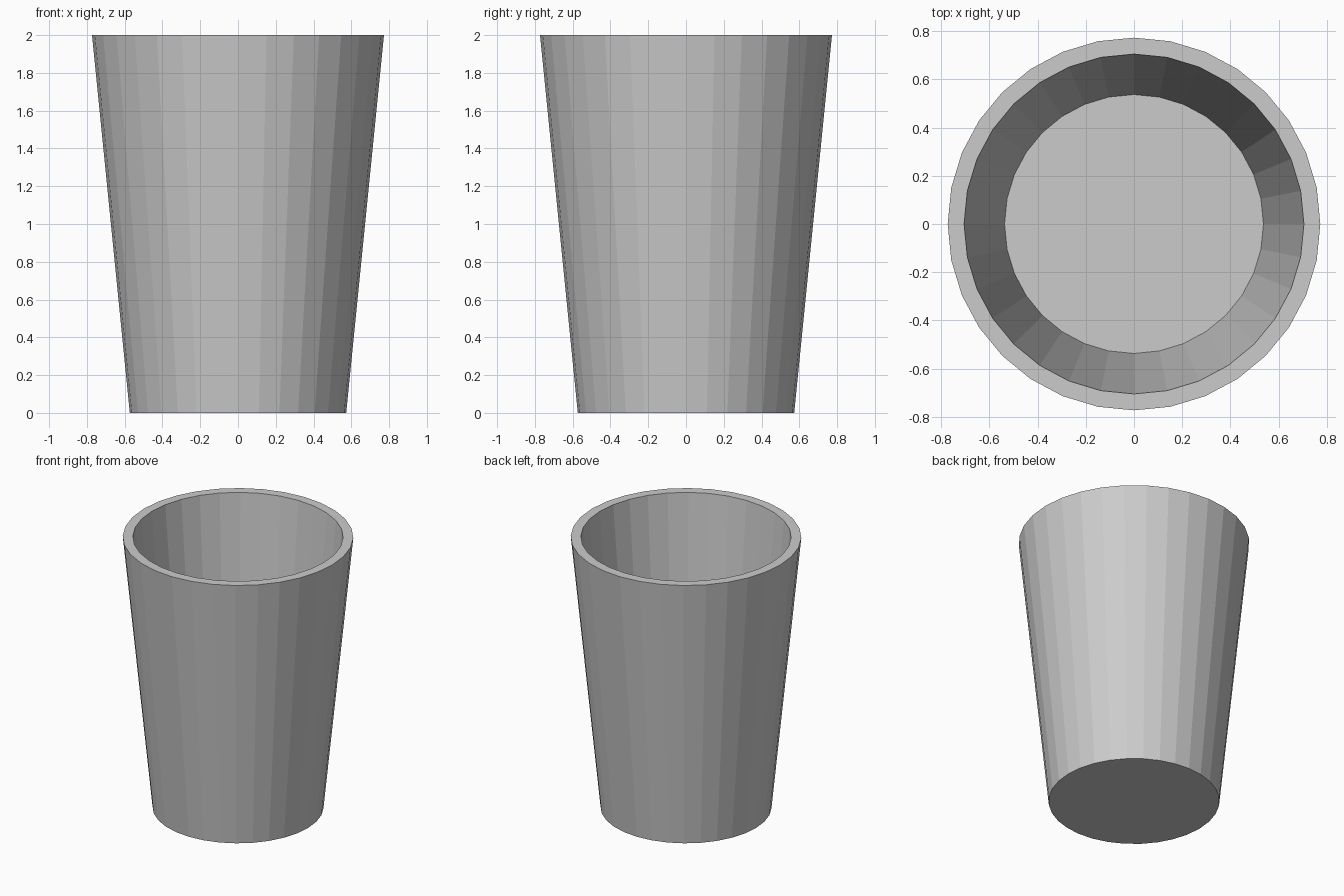
import bpy, bmesh
from math import cos, sin, tau

if "Cube" in bpy.data.objects:
    bpy.data.objects.remove(bpy.data.objects["Cube"])

SIDES = 32
# (radius, height): outer base, outer rim, inner rim, inner floor
PROFILE = [(0.573, 0.0), (0.773, 2.0), (0.705, 2.0), (0.537, 0.16)]

bm = bmesh.new()
rings = [[bm.verts.new((r * cos(tau * i / SIDES), r * sin(tau * i / SIDES), z))
          for i in range(SIDES)] for r, z in PROFILE]

# outer wall, flat rim and inner wall
for a, b in zip(rings, rings[1:]):
    for i in range(SIDES):
        j = (i + 1) % SIDES
        bm.faces.new((a[i], a[j], b[j], b[i]))

# underside and inner floor
bm.faces.new(rings[0][::-1])
bm.faces.new(rings[-1])
bmesh.ops.recalc_face_normals(bm, faces=bm.faces)

mesh = bpy.data.meshes.new("tumbler")
bm.to_mesh(mesh)
bm.free()
bpy.context.collection.objects.link(bpy.data.objects.new("tumbler", mesh))
